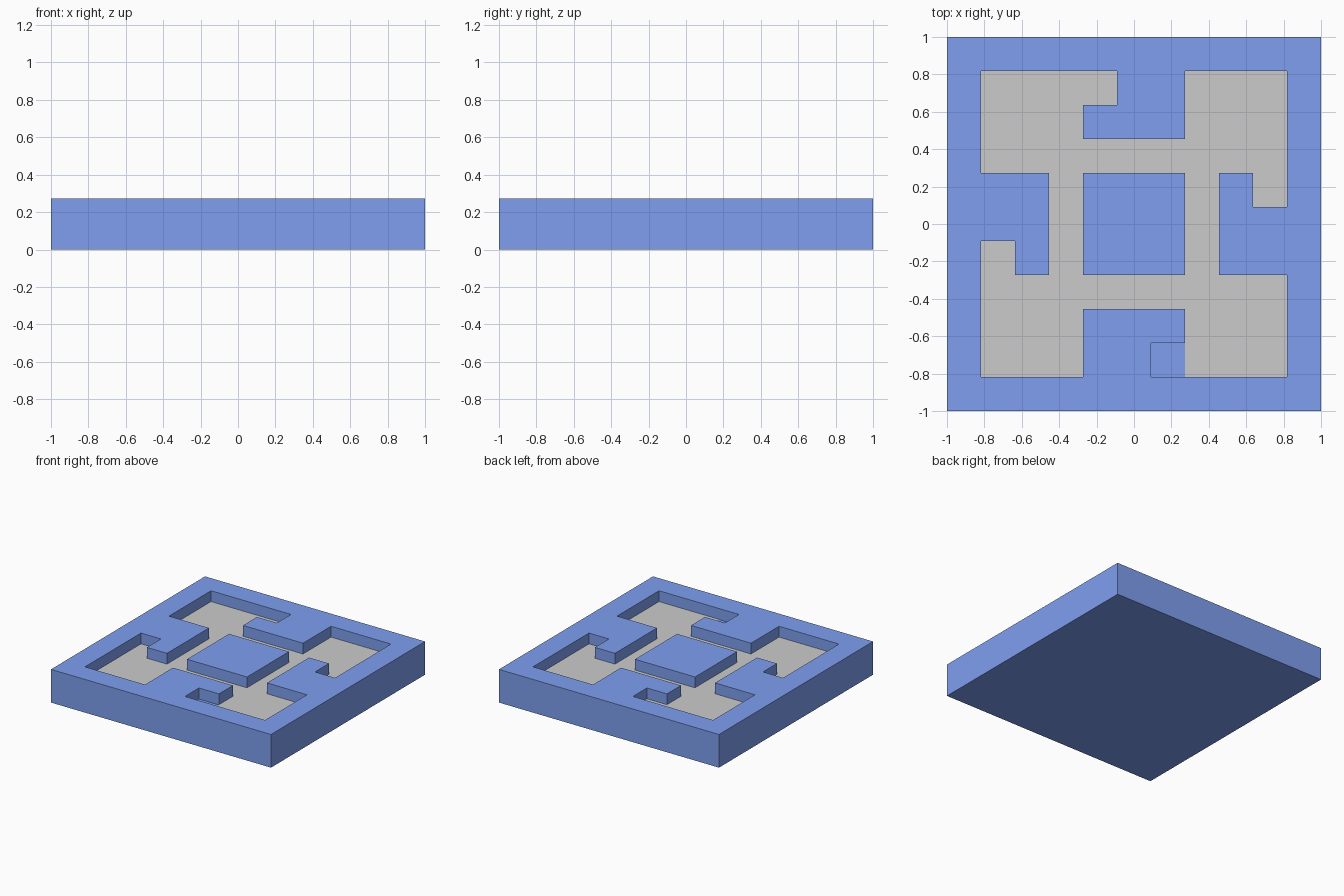
import bpy, bmesh

if "Cube" in bpy.data.objects:
    bpy.data.objects.remove(bpy.data.objects["Cube"])

N = 11
CELL = 2 / N
FLOOR_Z, TOP_Z = CELL, 1.5 * CELL

# Top-view layout: # raised wall, . grey path, o bare pocket
LAYOUT = [
    "###########",
    "#....##...#",
    "#...###...#",
    "#.........#",
    "###.###.#.#",
    "###.###.###",
    "#.#.###.###",
    "#.........#",
    "#...###...#",
    "#...##o...#",
    "###########",
]


def cell_grid(z):
    """Square grid of cells at height z."""
    bm = bmesh.new()
    bmesh.ops.create_grid(bm, x_segments=N, y_segments=N, size=1)
    for v in bm.verts:
        v.co.z = z
    return bm


def kind(face):
    c = face.calc_center_median()
    return LAYOUT[int((1 - c.y) / CELL)][int((c.x + 1) / CELL)]


def raise_by(bm, geom, dz):
    verts = [g for g in geom if isinstance(g, bmesh.types.BMVert)]
    bmesh.ops.translate(bm, verts=verts, vec=(0, 0, dz))


def make_object(name, bm):
    mesh = bpy.data.meshes.new(name)
    bm.to_mesh(mesh)
    bm.free()
    obj = bpy.data.objects.new(name, mesh)
    bpy.context.collection.objects.link(obj)
    return obj


# Blue slab: walls pulled up from the floor, outer rim dropped to a flat base
bm = cell_grid(FLOOR_Z)
walls = [f for f in bm.faces if kind(f) == "#"]
geom = bmesh.ops.extrude_face_region(bm, geom=walls)["geom"]
raise_by(bm, geom, TOP_Z - FLOOR_Z)
bmesh.ops.delete(bm, geom=[f for f in walls if f.is_valid], context="FACES")
rim = [e for e in bm.edges if e.is_boundary]
if rim:
    geom = bmesh.ops.extrude_edge_only(bm, edges=rim)["geom"]
    raise_by(bm, geom, -FLOOR_Z)
for v in bm.verts:
    if v.co.z < 0.01:
        v.co.z = 0
rim_faces = [f for f in bm.faces]
bottom = [e for e in bm.edges if e.is_boundary]
if bottom:
    bmesh.ops.contextual_create(bm, geom=bottom)
# merge the flat faces into larger ones
bmesh.ops.dissolve_limit(bm, angle_limit=0.01, verts=bm.verts, edges=bm.edges)
bmesh.ops.recalc_face_normals(bm, faces=bm.faces)
slab = make_object("maze_slab", bm)
blue = bpy.data.materials.new("blue")
blue.diffuse_color = (0.21, 0.345, 0.87, 1)
blue.use_nodes = True
blue.node_tree.nodes["Principled BSDF"].inputs["Base Color"].default_value = blue.diffuse_color
slab.data.materials.append(blue)

# Grey path lining the recess, left out of the bare pocket
bm = cell_grid(FLOOR_Z + 0.002)
bmesh.ops.delete(bm, geom=[f for f in bm.faces if kind(f) != "."], context="FACES")
make_object("path_floor", bm)
